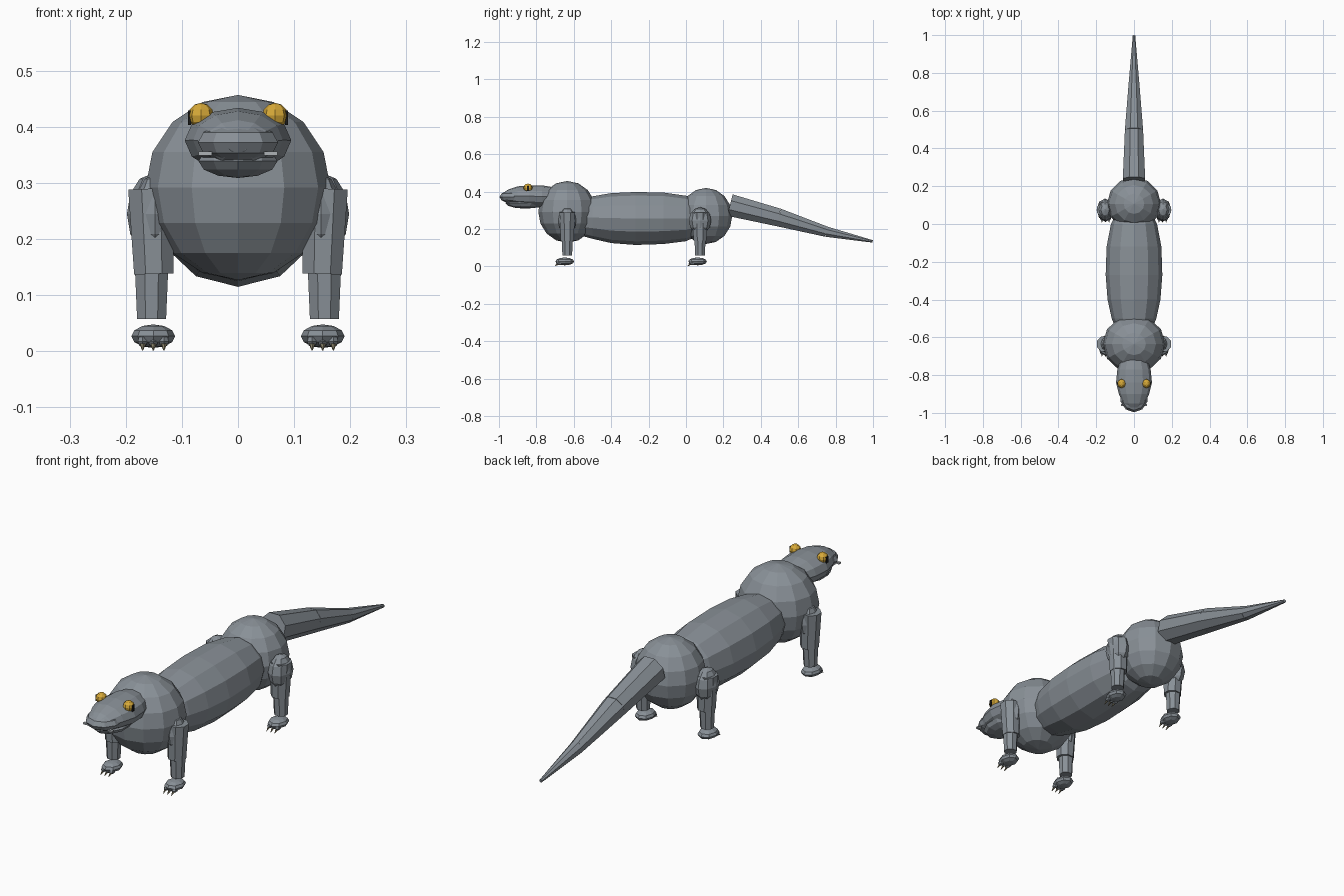
import bpy, bmesh, math
from mathutils import Matrix, Vector

if "Cube" in bpy.data.objects:
    bpy.data.objects.remove(bpy.data.objects["Cube"])


def material(name, colour):
    m = bpy.data.materials.new(name)
    m.use_nodes = True
    m.diffuse_color = (*colour, 1)
    m.node_tree.nodes["Principled BSDF"].inputs["Base Color"].default_value = (*colour, 1)
    return m


HIDE = material("grey hide", (0.25, 0.28, 0.31))
AMBER = material("amber eye", (0.68, 0.40, 0.04))
BLACK = material("black pupil", (0.01, 0.01, 0.01))
CLAW = material("tan claw", (0.25, 0.22, 0.14))
PALE = material("pale nostril", (0.42, 0.45, 0.47))


def finish(bm, name, mat):
    bmesh.ops.recalc_face_normals(bm, faces=bm.faces)
    mesh = bpy.data.meshes.new(name)
    bm.to_mesh(mesh)
    bm.free()
    mesh.materials.append(mat)
    ob = bpy.data.objects.new(name, mesh)
    bpy.context.collection.objects.link(ob)
    return ob


def ball(name, centre, radii, mat=HIDE, segments=12, rings=8):
    bm = bmesh.new()
    bmesh.ops.create_uvsphere(bm, u_segments=segments, v_segments=rings, radius=1,
                              matrix=Matrix.Translation(centre) @ Matrix.Diagonal((*radii, 1)))
    return finish(bm, name, mat)


def taper(name, start, end, r1, r2, sides=8, squash=1, mat=HIDE):
    """Tapered segment between two points, flat sides facing the axes."""
    a, b = Vector(start), Vector(end)
    d = b - a
    bm = bmesh.new()
    turn = d.to_track_quat('Z', 'X').to_matrix().to_4x4()
    bmesh.ops.create_cone(bm, cap_ends=True, segments=sides, radius1=r1, radius2=r2, depth=d.length,
                          matrix=Matrix.Translation((a + b) / 2) @ turn
                          @ Matrix.Diagonal((squash, 1, 1, 1))
                          @ Matrix.Rotation(math.pi / sides, 4, 'Z'))
    return finish(bm, name, mat)


def loft(name, stations, sides=12):
    """Skin elliptical rings: y, half width, bottom, top."""
    bm = bmesh.new()
    loops = []
    for y, w, low, high in stations:
        loops.append([bm.verts.new((w * math.sin(t), y, (low + high) / 2 + (high - low) / 2 * math.cos(t)))
                      for t in (2 * math.pi * i / sides for i in range(sides))])
    for a, b in zip(loops, loops[1:]):
        for i in range(sides):
            j = (i + 1) % sides
            bm.faces.new((a[i], a[j], b[j], b[i]))
    bm.faces.new(loops[0])
    bm.faces.new(loops[-1])
    return finish(bm, name, HIDE)


def plate(name, centre, size, mat):
    bm = bmesh.new()
    bmesh.ops.create_cube(bm, size=1, matrix=Matrix.Translation(centre) @ Matrix.Diagonal((*size, 1)))
    return finish(bm, name, mat)


# Body
ball("chest", (0, -0.635, 0.292), (0.165, 0.155, 0.165))
ball("hips", (0, 0.107, 0.27), (0.143, 0.14, 0.15))
loft("torso", [(-0.62, 0.07, 0.18, 0.34), (-0.50, 0.118, 0.148, 0.375), (-0.40, 0.14, 0.125, 0.392),
               (-0.27, 0.15, 0.115, 0.398), (-0.12, 0.145, 0.12, 0.395),
               (0.0, 0.122, 0.135, 0.378), (0.1, 0.07, 0.18, 0.34)])

# Head
loft("skull", [(-0.985, 0.022, 0.355, 0.388), (-0.95, 0.058, 0.335, 0.412), (-0.90, 0.08, 0.325, 0.428),
               (-0.84, 0.095, 0.318, 0.434), (-0.77, 0.088, 0.315, 0.434), (-0.69, 0.06, 0.325, 0.42)])
ball("snout", (0, -0.915, 0.372), (0.075, 0.082, 0.037), segments=10, rings=6)
ball("lower_jaw", (0, -0.86, 0.339), (0.074, 0.105, 0.03), segments=10, rings=6)

# Tail
joints = [((0, 0.235, 0.328), 0.064), ((0, 0.495, 0.262), 0.052),
          ((0, 0.75, 0.186), 0.03), ((0, 0.998, 0.134), 0.007)]
for k, (a, b) in enumerate(zip(joints, joints[1:])):
    taper(f"tail_segment_{k + 1}", a[0], b[0], a[1], b[1])

# Paired parts
for side, s in (("left", 1), ("right", -1)):
    ball(f"{side}_eye", (s * 0.066, -0.845, 0.42), (0.023, 0.024, 0.023), AMBER, 8, 6)
    plate(f"{side}_pupil", (s * 0.0865, -0.845, 0.416), (0.006, 0.012, 0.026), BLACK)
    plate(f"{side}_nostril", (s * 0.058, -0.958, 0.353), (0.024, 0.012, 0.007), PALE)
    for pair, y, out, rx, ry in (("front", -0.635, 0.148, 0.037, 0.048), ("hind", 0.075, 0.153, 0.045, 0.06)):
        name = f"{side}_{pair}"
        x = s * 0.154
        ball(f"{name}_shoulder" if pair == "front" else f"{name}_thigh",
             (s * out, y, 0.245), (rx, ry, 0.072), HIDE, 8, 6)
        taper(f"{name}_upper_leg", (s * 0.155, y, 0.29), (s * 0.15, y, 0.138), 0.044, 0.038)
        taper(f"{name}_lower_leg", (x, y, 0.145), (x, y, 0.058), 0.032, 0.028)
        fy = y - 0.013
        ball(f"{name}_foot", (s * 0.151, fy, 0.027), (0.039, 0.05, 0.021), HIDE, 8, 6)
        for i in (-1, 0, 1):
            tx = s * 0.151 + i * 0.019
            ball(f"{name}_toe", (tx, fy - 0.028, 0.018), (0.01, 0.02, 0.011), HIDE, 6, 4)
            taper(f"{name}_claw", (tx, fy - 0.036, 0.014), (tx, fy - 0.054, 0.002), 0.006, 0.001, 5, 1, CLAW)
